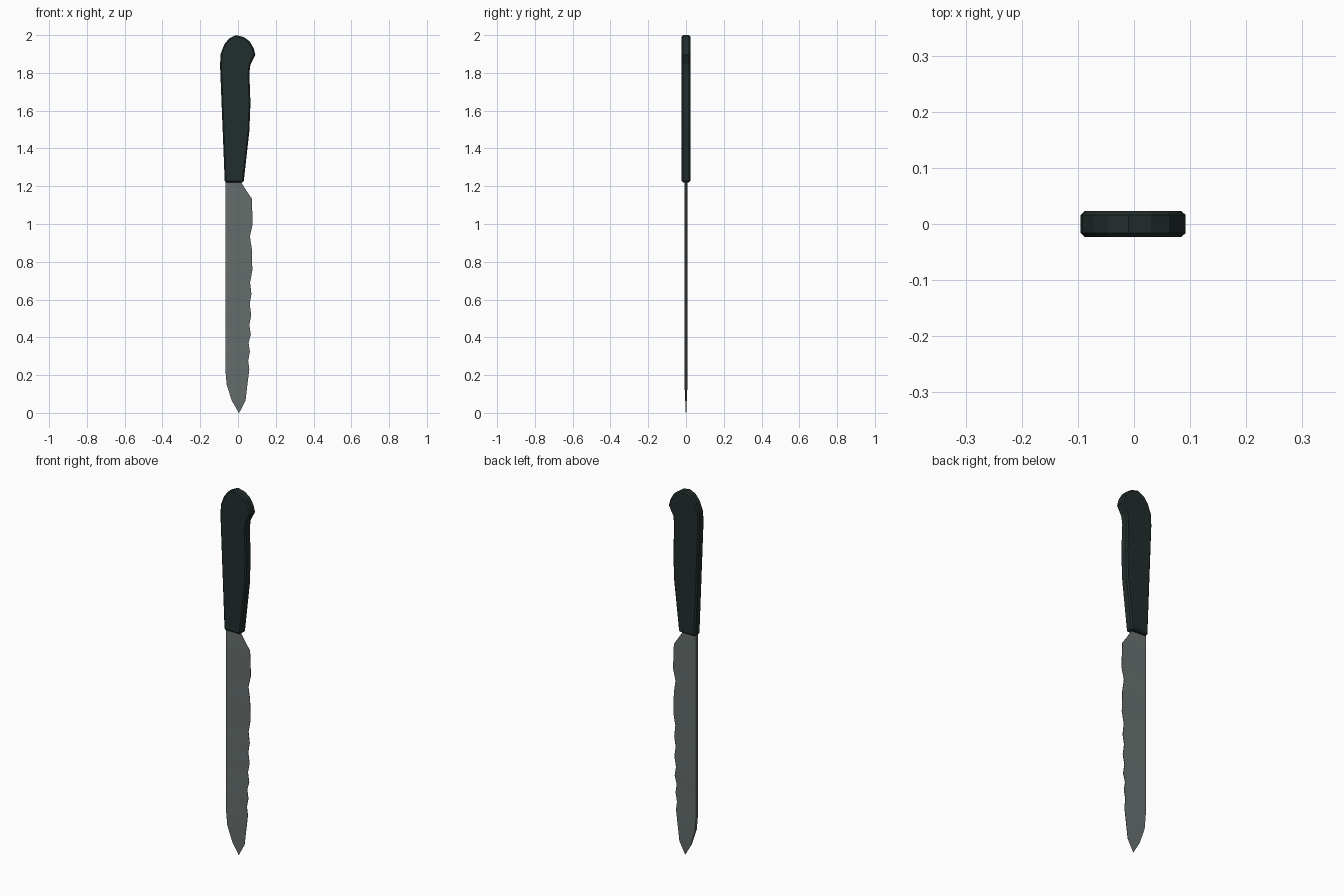
import bpy, bmesh

if "Cube" in bpy.data.objects:
    bpy.data.objects.remove(bpy.data.objects["Cube"])


def material(name, rgb):
    m = bpy.data.materials.new(name)
    m.diffuse_color = (*rgb, 1)
    m.use_nodes = True
    m.node_tree.nodes["Principled BSDF"].inputs["Base Color"].default_value = m.diffuse_color
    return m


def finish(bm, name, mat):
    bmesh.ops.recalc_face_normals(bm, faces=bm.faces)
    me = bpy.data.meshes.new(name)
    bm.to_mesh(me)
    bm.free()
    me.materials.append(mat)
    ob = bpy.data.objects.new(name, me)
    bpy.context.collection.objects.link(ob)
    return ob


dark = material("dark green black", (0.016, 0.026, 0.026))
steel = material("grey steel", (0.13, 0.155, 0.15))

# Handle: side profile (x, z) extruded through its thickness, chamfered edges
profile = [(-0.07, 1.22), (-0.095, 1.84), (-0.092, 1.90), (-0.073, 1.95),
           (-0.047, 1.983), (-0.01, 2.0), (0.03, 1.99), (0.062, 1.967),
           (0.083, 1.93), (0.092, 1.895), (0.066, 1.845), (0.06, 1.80),
           (0.066, 1.64), (0.06, 1.49), (0.03, 1.22)]
bm = bmesh.new()
face = bm.faces.new([bm.verts.new((x, -0.023, z)) for x, z in profile])
ext = bmesh.ops.extrude_face_region(bm, geom=[face])
bmesh.ops.translate(bm, vec=(0, 0.046, 0),
                    verts=[v for v in ext["geom"] if isinstance(v, bmesh.types.BMVert)])
handle = finish(bm, "handle", dark)
bev = handle.modifiers.new("chamfer", "BEVEL")
bev.width = 0.007
bev.segments = 1
bev.limit_method = "ANGLE"
bev.angle_limit = 1.0

# Blade: rows of (z, cutting edge x), wedge section from thick spine to scalloped edge
edge = [(1.24, 0.018), (1.215, 0.02), (1.18, 0.042), (1.135, 0.073), (1.0, 0.078),
        (0.935, 0.063), (0.87, 0.073), (0.755, 0.076), (0.69, 0.064), (0.63, 0.071),
        (0.575, 0.062), (0.52, 0.07), (0.465, 0.06), (0.415, 0.068), (0.37, 0.056),
        (0.325, 0.063), (0.275, 0.054), (0.23, 0.06), (0.15, 0.05), (0.065, 0.04),
        (0.0, 0.006)]
spine = {0.15: -0.06, 0.065: -0.033, 0.0: 0.004}
bm = bmesh.new()
rows = []
for z, xr in edge:
    xl = spine.get(z, -0.067)
    taper = min(1, 0.15 + z / 0.18)
    h, e = 0.008 * taper, 0.001 * taper
    rows.append([bm.verts.new(p) for p in
                 ((xl, -h, z), (xr, -e, z), (xr, e, z), (xl, h, z))])
for a, b in zip(rows, rows[1:]):
    for i in range(4):
        j = (i + 1) % 4
        bm.faces.new((a[i], a[j], b[j], b[i]))
bm.faces.new(rows[0])
bm.faces.new(rows[-1])
finish(bm, "blade", steel)
